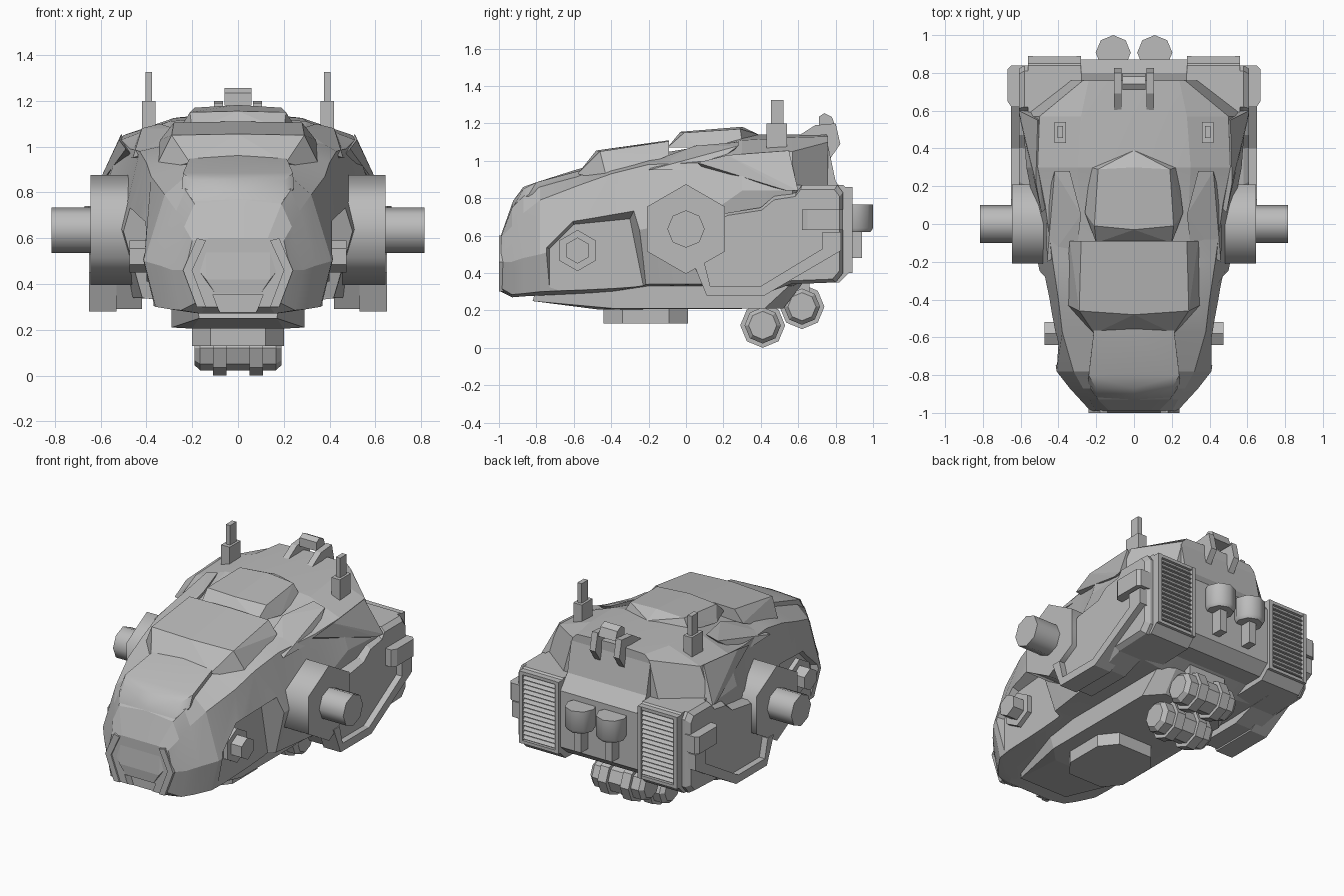
import bpy, bmesh
from math import cos, sin, pi, radians

cube = bpy.data.objects.get("Cube")
if cube:
    bpy.data.objects.remove(cube, do_unlink=True)

grey = bpy.data.materials.new("plain grey")
grey.use_nodes = True
grey.diffuse_color = (0.5, 0.5, 0.5, 1)
grey.node_tree.nodes["Principled BSDF"].inputs["Base Color"].default_value = (0.5, 0.5, 0.5, 1)


def finish(name, bm, mirror=False):
    bmesh.ops.recalc_face_normals(bm, faces=bm.faces)
    mesh = bpy.data.meshes.new(name)
    bm.to_mesh(mesh)
    bm.free()
    mesh.materials.append(grey)
    ob = bpy.data.objects.new(name, mesh)
    bpy.context.scene.collection.objects.link(ob)
    if mirror:
        mod = ob.modifiers.new("Mirror", 'MIRROR')
        mod.use_mirror_merge = False
    return ob


def smooth(ob, degrees):
    bpy.ops.object.select_all(action='DESELECT')
    ob.select_set(True)
    bpy.context.view_layer.objects.active = ob
    bpy.ops.object.shade_smooth_by_angle(angle=radians(degrees))


def loft(name, rings, mirror=False):
    """Skin equal-length closed rings and cap both ends."""
    bm = bmesh.new()
    rows = [[bm.verts.new(p) for p in ring] for ring in rings]
    for a, b in zip(rows, rows[1:]):
        for i in range(len(a)):
            j = (i + 1) % len(a)
            bm.faces.new((a[i], a[j], b[j], b[i]))
    bm.faces.new(rows[0])
    bm.faces.new(rows[-1])
    return finish(name, bm, mirror)


def place(axis, u, v, w):
    return {'x': (w, u, v), 'y': (u, w, v), 'z': (u, v, w)}[axis]


def prism(name, pts, axis, lo, hi, mirror=False):
    """Extrude a 2D outline along an axis."""
    return loft(name, [[place(axis, u, v, w) for u, v in pts] for w in (lo, hi)], mirror)


def lathe(name, centre, axis, profile, sides=8, turn=0.0, mirror=False):
    """Faceted turned part; profile holds (radius, position) pairs."""
    ang = [2 * pi * (i + turn) / sides for i in range(sides)]
    return loft(name, [[place(axis, centre[0] + r * cos(a), centre[1] + r * sin(a), w)
                        for a in ang] for r, w in profile], mirror)


def box(name, x, y, z, mirror=False):
    return prism(name, [(x[0], y[0]), (x[1], y[0]), (x[1], y[1]), (x[0], y[1])], 'z', *z, mirror)


def solid(name, pts, both=False, mirror=False):
    """Convex solid around points, optionally spanning both sides."""
    bm = bmesh.new()
    for x, y, z in pts:
        bm.verts.new((x, y, z))
        if both and x:
            bm.verts.new((-x, y, z))
    res = bmesh.ops.convex_hull(bm, input=bm.verts)
    bmesh.ops.delete(bm, geom=res["geom_interior"], context='VERTS')
    bmesh.ops.dissolve_limit(bm, angle_limit=radians(2), verts=bm.verts, edges=bm.edges)
    return finish(name, bm, mirror)


def cut(target, cutter):
    """Subtract the cutter, bake the result and drop the cutter."""
    mod = target.modifiers.new("Cut", 'BOOLEAN')
    mod.operation = 'DIFFERENCE'
    mod.solver = 'EXACT'
    mod.object = cutter
    dg = bpy.context.evaluated_depsgraph_get()
    mesh = bpy.data.meshes.new_from_object(target.evaluated_get(dg))
    target.modifiers.clear()
    target.data = mesh
    bpy.data.objects.remove(cutter, do_unlink=True)


# Main hull: y, floor z, then half-section from floor edge to roof edge, roof z
sections = [
    (-.99, .30, (.14, .30), (.18, .32), (.23, .46), (.20, .59), (.13, .60), .60),
    (-.93, .27, (.16, .27), (.25, .285), (.285, .46), (.235, .65), (.19, .75), .77),
    (-.87, .275, (.20, .275), (.30, .29), (.34, .48), (.27, .72), (.23, .81), .84),
    (-.78, .28, (.20, .28), (.36, .30), (.41, .50), (.32, .79), (.24, .86), .88),
    (-.57, .29, (.25, .29), (.38, .31), (.44, .56), (.38, .87), (.21, .92), .94),
    (-.40, .30, (.28, .30), (.39, .32), (.47, .60), (.40, .93), (.30, .96), .99),
    (-.20, .33, (.28, .33), (.42, .34), (.51, .64), (.43, .98), (.30, 1.01), 1.03),
    (.10, .33, (.28, .33), (.46, .34), (.53, .70), (.47, .99), (.29, 1.06), 1.08),
    (.30, .33, (.28, .33), (.48, .34), (.57, .84), (.51, 1.03), (.30, 1.11), 1.14),
    (.57, .33, (.28, .33), (.48, .35), (.59, .84), (.50, 1.05), (.28, 1.125), 1.14),
    (.76, .42, (.28, .42), (.32, .42), (.34, .85), (.27, 1.10), (.24, 1.13), 1.14),
]
rings = []
for y, floor, *half, roof in sections:
    right = [(x, y, z) for x, z in half]
    rings.append([(0, y, floor)] + right + [(0, y, roof)] + [(-x, y, z) for x, y, z in right[::-1]])
hull = loft("hull", rings)

# Open cheek bays with sloped walls, and nose intake
bay = [(-.73, .15), (-.73, .53), (-.60, .66), (-.30, .69), (-.23, .34), (-.23, .15)]
rim = [(-.80, .15), (-.80, .56), (-.62, .735), (-.26, .77), (-.17, .34), (-.17, .15)]
for s in (1, -1):
    cut(hull, loft("bay_cutter", [[(s * x, y, z) for y, z in ring] for x, ring in ((.37, bay), (.56, rim))]))
cut(hull, prism("intake_cutter", [(-.07, .25), (.07, .25), (.11, .355), (-.11, .355)], 'y', -1.1, -.94))
smooth(hull, 10)

# Raised bonnet with a rounded front edge
bonnet = solid("bonnet", [(.205, -.50, .965), (.21, -.58, .945), (.24, -.80, .885), (.245, -.84, .82),
                          (.20, -.915, .77), (.17, -.94, .70), (.20, -.87, .85), (0, -.50, .975),
                          (0, -.58, .955), (0, -.87, .86), (0, -.925, .785), (0, -.95, .70),
                          (.2, -.50, .85), (.2, -.85, .7)], True)
smooth(bonnet, 40)

# Nose armour
prism("nose_cheek", [(.14, .59), (.18, .60), (.24, .46), (.18, .30), (.14, .30), (.20, .46)],
      'y', -1.0, -.92, True)
solid("nose_plate", [(.10, -.995, .36), (.14, -1.0, .42), (.18, -.985, .47), (.14, -.985, .595),
                     (.14, -.95, .595), (.18, -.95, .47), (.10, -.95, .36)], True)

# Canopy slab, cockpit hood and cowl ridges
solid("canopy", [(.29, -.46, 1.05), (.28, -.09, 1.105), (.34, -.09, 1.03), (.37, -.42, .89),
                 (.24, -.50, .94), (.21, -.58, .93), (0, -.09, 1.11), (0, -.48, 1.055)], True)
solid("cockpit_hood", [(.21, -.01, 1.15), (.19, .29, 1.17), (0, .39, 1.14), (.26, .06, 1.07),
                       (.23, .30, 1.10), (.20, -.10, 1.07), (0, .30, 1.182), (0, -.03, 1.155)], True)
solid("cowl_ridge", [(.30, -.12, 1.02), (.46, -.20, .95), (.42, .28, 1.08), (.34, .28, 1.10),
                     (.28, .05, 1.08), (.30, 0, .95), (.47, .1, .95), (.38, .2, 1.0)], mirror=True)
solid("roof_eave", [(.49, .06, .99), (.52, .22, 1.03), (.51, .55, 1.055), (.61, .60, .84), (.60, .54, .84),
                    (.45, .10, .95), (.45, .54, .95), (.50, .60, .84)], mirror=True)

# Side drums and cheek stubs
smooth(lathe("side_drum", (0, .635), 'x', [(.24, .40), (.24, .645)], 6, .5, True), 65)
smooth(lathe("side_axle", (0, .635), 'x', [(.10, .60), (.10, .815)], mirror=True), 50)
lathe("cheek_mount", (-.58, .52), 'x', [(.11, .35), (.11, .40)], 6, .5, True)
lathe("cheek_stub", (-.58, .52), 'x', [(.07, .38), (.07, .475)], 6, .5, True)

# Rear side armour with inset outer face
armour = [(.05, .42), (.12, .29), (.42, .29), (.56, .34), (.80, .35), (.84, .40), (.84, .83),
          (.81, .87), (.62, .87), (.59, .83), (.47, .81), (.40, .75), (.21, .72), (.10, .66)]
inner = [(.47 + (y - .47) * .95, .57 + (z - .57) * .92) for y, z in armour]
loft("side_armour", [[(x, y, z) for y, z in ring] for x, ring in
                     ((.42, armour), (.58, armour), (.61, inner))], True)
prism("armour_lip", [(.04, .45), (.11, .28), (.42, .28), (.83, .52), (.83, .62), (.73, .62),
                     (.73, .53), (.40, .33), (.13, .33), (.10, .45)], 'x', .53, .65, True)
prism("side_ear", [(.57, .62), (.65, .62), (.67, .65), (.67, .82), (.65, .84), (.57, .84)],
      'z', .63, .74, True)

# Rear radiators: housing, frame and slats
prism("radiator_housing", [(.50, .34), (.82, .35), (.87, .40), (.87, .84), (.84, .87), (.55, .87)],
      'x', .28, .56, True)
for x in ((.28, .305), (.535, .56)):
    box("radiator_post", x, (.85, .89), (.40, .86), True)
for z in ((.40, .42), (.84, .86)):
    box("radiator_rail", (.28, .56), (.85, .888), z, True)
count = 14
for i in range(count):
    z = .43 + i * .41 / count
    prism("radiator_slat", [(.86, z), (.885, z), (.87, z + .018), (.86, z + .018)], 'x', .30, .54, True)

# Rear wall with canisters
prism("rear_wall", [(.55, .38), (.80, .38), (.87, .44), (.87, .80), (.80, .89), (.76, 1.08), (.55, 1.08)],
      'x', -.28, .28)
smooth(lathe("rear_canister", (.11, .907), 'z', [(.08, .62), (.093, .64), (.093, .765)], mirror=True), 50)
box("canister_stem", (.085, .135), (.84, .94), (.48, .64), True)

# Roof hook and antennas
prism("hook_arm", [(.58, 1.12), (.69, 1.19), (.80, 1.20), (.825, 1.09), (.77, 1.01), (.75, 1.14)],
      'x', .065, .105, True)
prism("hook_block", [(.71, 1.18), (.71, 1.235), (.74, 1.255), (.78, 1.235), (.80, 1.18)], 'x', -.06, .06)
box("antenna_base", (.36, .42), (.43, .54), (1.0, 1.2), True)
box("antenna_rod", (.375, .405), (.455, .52), (1.18, 1.325), True)

# Belly keel, pad and rollers
solid("belly_keel", [(.17, -.82, .25), (.20, -.47, .205), (.29, -.38, .21), (.29, .42, .21), (.20, .52, .21),
                     (.20, .62, .34), (.29, .56, .34), (.29, -.42, .34), (.18, -.80, .32)], True)
pad = [(.12, -.44), (.20, -.34), (.20, -.09), (.12, .01)]
prism("belly_pad", pad + [(-x, y) for x, y in pad[::-1]], 'z', .13, .25)
half = [(.12, .05), (.12, .11), (.097, .11), (.097, .165), (.075, .19)]
profile = [(r, -x) for r, x in half[::-1]] + half
profile[5:5] = [(.097, -.05), (.097, .05)]
for y, z in ((.41, .12), (.62, .22)):
    lathe("belly_roller", (y, z), 'x', profile)
box("roller_mount", (-.13, .13), (.40, .66), (.22, .42))
